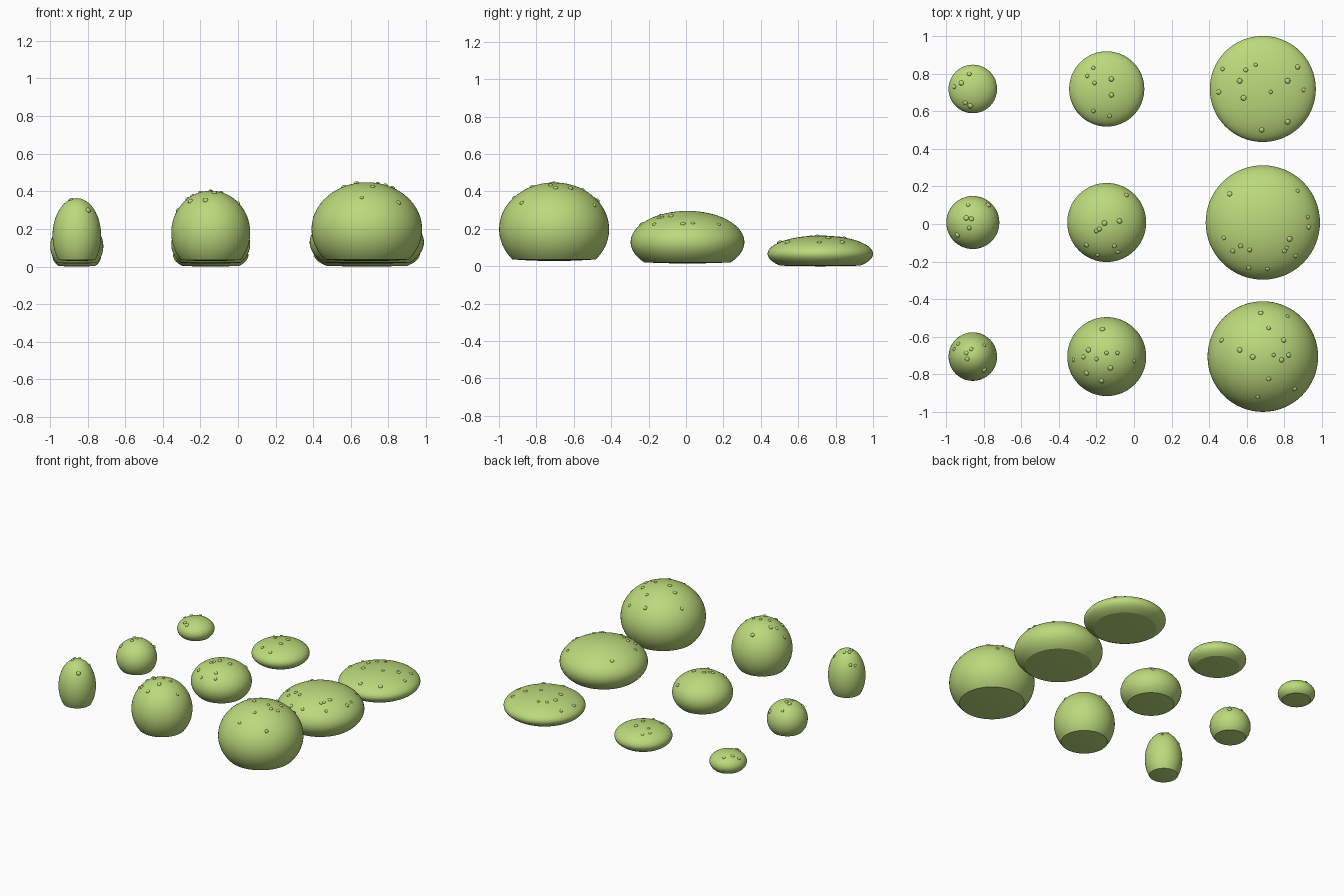
import bpy, bmesh, math, random
from mathutils import Vector, Matrix

if "Cube" in bpy.data.objects:
    bpy.data.objects.remove(bpy.data.objects["Cube"])

random.seed(4)
green = bpy.data.materials.new("soft_green")
green.diffuse_color = (0.50, 0.70, 0.20, 1)
green.use_nodes = True
green.node_tree.nodes["Principled BSDF"].inputs["Base Color"].default_value = green.diffuse_color

CUT = 0.65      # where the lower half is sliced, as a fraction of half-height
SAG = 0.035     # slight belly of the base below the slice


def finish(name, bm):
    mesh = bpy.data.meshes.new(name)
    bm.to_mesh(mesh)
    bm.free()
    mesh.materials.append(green)
    obj = bpy.data.objects.new(name, mesh)
    bpy.context.collection.objects.link(obj)


# Domed body: lathed ellipse with a nearly flat base
def body(name, cx, cy, r, c, z0, segs=64):
    bm = bmesh.new()
    a0 = -math.asin(CUT)
    prof = []
    for i in range(29):
        a = math.pi / 2 + (a0 - math.pi / 2) * i / 28
        prof.append((r * math.cos(a), z0 + c * math.sin(a)))
    rim = prof[-1][0]
    for k in (0.75, 0.5, 0.25):
        prof.append((rim * k, z0 - c * (CUT + SAG * (1 - k * k))))
    prof.append((0, z0 - c * (CUT + SAG)))
    top = bm.verts.new((cx, cy, prof[0][1]))
    bottom = bm.verts.new((cx, cy, prof[-1][1]))
    rings = [[bm.verts.new((cx + pr * math.cos(2 * math.pi * j / segs),
                            cy + pr * math.sin(2 * math.pi * j / segs), pz))
              for j in range(segs)] for pr, pz in prof[1:-1]]
    for j in range(segs):
        k = (j + 1) % segs
        bm.faces.new((top, rings[0][j], rings[0][k]))
        bm.faces.new((bottom, rings[-1][k], rings[-1][j]))
        for u, l in zip(rings, rings[1:]):
            bm.faces.new((u[j], l[j], l[k], u[k]))
    for f in bm.faces:
        f.smooth = True
    edge = rings[27]
    for j in range(segs):
        bm.edges.get((edge[j], edge[(j + 1) % segs])).smooth = False
    finish(name, bm)


# Small seeds sitting on the upper surface
def seeds(name, cx, cy, r, c, z0, points):
    bm = bmesh.new()
    for x, y in points:
        dx, dy = x - cx, y - cy
        h = math.sqrt(max(0.02, 1 - (dx * dx + dy * dy) / (r * r)))
        n = Vector((dx / r ** 2, dy / r ** 2, h / c)).normalized()
        s = random.uniform(0.010, 0.015)
        m = (Matrix.Translation((x, y, z0 + c * h))
             @ n.to_track_quat('Z', 'Y').to_matrix().to_4x4()
             @ Matrix.Diagonal((s, s, s * 0.65, 1)))
        bmesh.ops.create_uvsphere(bm, u_segments=12, v_segments=8, radius=1, matrix=m)
    for f in bm.faces:
        f.smooth = True
    finish(name, bm)


COLS = (("small", -0.857), ("medium", -0.145), ("large", 0.685))


def row(label, cy, bottom, radii, tops, points):
    for (size, cx), r, top, pts in zip(COLS, radii, tops, points):
        c = (top - bottom) / (1 + CUT + SAG)
        z0 = top - c
        body(f"{size}_{label}_dome", cx, cy, r, c, z0)
        seeds(f"{size}_{label}_seeds", cx, cy, r, c, z0, pts)


# Front row: tall domes
row("tall", -0.705, 0.028, (0.129, 0.21, 0.294), (0.363, 0.403, 0.448), (
    [(-.934, -.638), (-.956, -.665), (-.892, -.686), (-.865, -.665), (-.796, -.644),
     (-.887, -.718), (-.796, -.777)],
    [(-.168, -.559), (-.242, -.67), (-.322, -.723), (-.269, -.707), (-.2, -.718),
     (-.146, -.686), (-.088, -.686), (.003, -.729), (-.253, -.793), (-.125, -.766),
     (-.173, -.835)],
    [(.674, -.473), (.817, -.489), (.716, -.553), (.466, -.617), (.796, -.617),
     (.562, -.67), (.631, -.707), (.743, -.697), (.785, -.723), (.823, -.697),
     (.716, -.824), (.658, -.92), (.855, -.878)]))

# Middle row: medium domes
row("middle", 0.008, 0.015, (0.141, 0.21, 0.304), (0.242, 0.268, 0.296), (
    [(-.881, .101), (-.775, .101), (-.892, .032), (-.865, .027), (-.876, -.021),
     (-.94, -.059)],
    [(-.04, .154), (-.157, .005), (-.077, .016), (-.184, -.027), (-.2, -.037),
     (-.253, -.112), (-.104, -.117), (-.194, -.165), (-.085, -.149)],
    [(.509, .16), (.87, .176), (.924, .037), (.929, -.016), (.477, -.074),
     (.567, -.117), (.525, -.144), (.615, -.138), (.828, -.08), (.812, -.128),
     (.80, -.144), (.86, -.17), (.61, -.234), (.71, -.239)]))

# Back row: flat domes
row("flat", 0.718, 0.0, (0.129, 0.20, 0.282), (0.134, 0.148, 0.164), (
    [(-.876, .798), (-.918, .75), (-.956, .73), (-.897, .644), (-.87, .628)],
    [(-.216, .83), (-.248, .787), (-.21, .75), (-.12, .771), (-.12, .686),
     (-.216, .601), (-.13, .574)],
    [(.471, .824), (.594, .819), (.647, .846), (.87, .835), (.562, .761),
     (.817, .761), (.45, .702), (.583, .67), (.727, .702), (.9025, .713),
     (.817, .543), (.679, .5)]))
